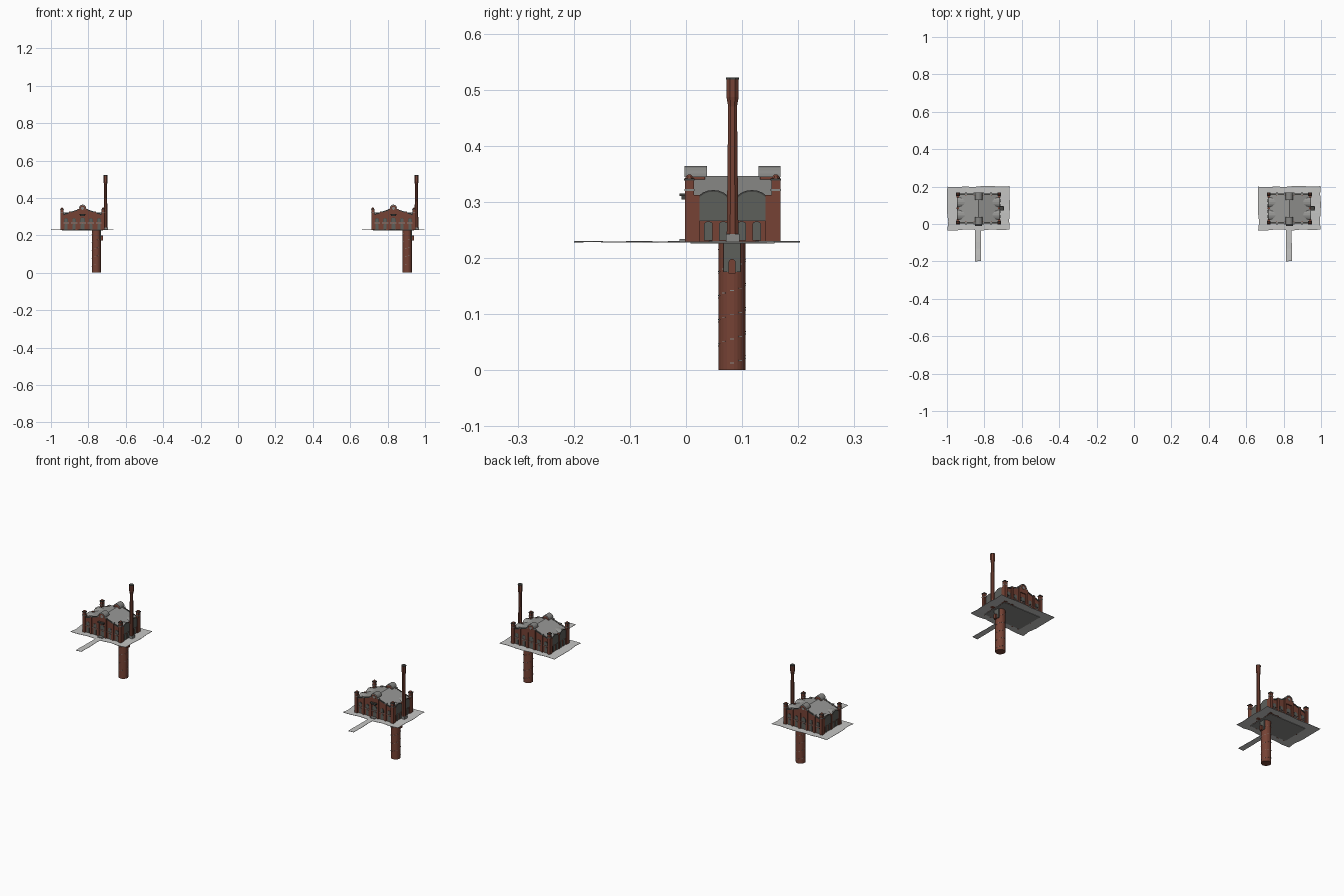
import bpy, bmesh, math, random

if "Cube" in bpy.data.objects:
    bpy.data.objects.remove(bpy.data.objects["Cube"])
random.seed(4)

YM = 0.083          # middle of the building in y
COPY_X = 0.831      # the building stands twice, at -x and +x


def material(name, r, g, b):
    m = bpy.data.materials.new(name)
    m.diffuse_color = (r, g, b, 1)
    m.use_nodes = True
    m.node_tree.nodes["Principled BSDF"].inputs["Base Color"].default_value = m.diffuse_color
    return m


BRICK = material("red_brick", 0.18, 0.055, 0.035)
ROOF = material("roof_grey", 0.31, 0.31, 0.30)
GLASS = material("window_grey", 0.11, 0.115, 0.105)
TRIM = material("dark_trim", 0.055, 0.055, 0.05)
STONE = material("stone_grey", 0.25, 0.25, 0.24)
PAVE = material("pavement_grey", 0.56, 0.56, 0.55)

parts = {}


def part(name, mat):
    return parts.setdefault(name, (bmesh.new(), mat))[0]


def loft(name, mat, rings):
    bm = part(name, mat)
    vs = [[bm.verts.new(p) for p in ring] for ring in rings]
    n = len(vs[0])
    for a, b in zip(vs, vs[1:]):
        for i in range(n):
            bm.faces.new((a[i], a[(i + 1) % n], b[(i + 1) % n], b[i]))
    bm.faces.new(vs[0][::-1])
    bm.faces.new(vs[-1])


def prism(name, mat, pts, axis, a, b):
    if axis == "y":
        loft(name, mat, [[(u, t, z) for u, z in pts] for t in (a, b)])
    else:
        loft(name, mat, [[(t, u, z) for u, z in pts] for t in (a, b)])


def box(name, mat, x0, x1, y0, y1, z0, z1):
    prism(name, mat, [(x0, z0), (x1, z0), (x1, z1), (x0, z1)], "y", y0, y1)


def column(name, mat, x, y, rings, n):
    loft(name, mat, [[(x + r * math.cos(2 * math.pi * (i + .5) / n),
                       y + r * math.sin(2 * math.pi * (i + .5) / n), z)
                      for i in range(n)] for r, z in rings])


def arch(c, z0, spring, r, rise, n=10):
    return [(c - r, z0), (c + r, z0)] + [
        (c + r * math.cos(math.pi * i / n), spring + rise * math.sin(math.pi * i / n))
        for i in range(n + 1)]


def roof_z(x):
    return 0.306 + 0.038 * (1 - min(abs(x), 0.114) / 0.114)


# main body and gabled roof
gable = [(-.113, .228), (.113, .228), (.113, .306), (0, .344), (-.113, .306)]
prism("brick_body", BRICK, gable, "y", .005, .161)
prism("roof_sheet", ROOF, [(-.114, .304), (0, .342), (.114, .304),
                           (.114, .307), (0, .346), (-.114, .307)], "y", .010, .156)
box("floor_slab", STONE, -.110, .110, .008, .158, .2255, .2285)

# front and back facades
for s in (-1, 1):
    def y(out):                      # distance outwards from the centre line
        return YM + s * out

    def plate(name, mat, pts, out):
        prism(name, mat, pts, "y", y(.070), y(out))

    for cx in (-.088, -.045, 0, .045, .088):
        r = .008 if cx else .011
        plate("facade_doors", GLASS, arch(cx, .231, .256, r, .006), .0795)
        plate("window_frames", TRIM, arch(cx, .270, .284, r + .002, r), .0790)
        plate("facade_windows", GLASS, arch(cx, .272, .284, r, r - .001), .0800)
    box("stone_band", STONE, -.112, .112, y(.070), y(.0800), .2645, .2675)
    for px in (-.067, -.022, .022, .067):
        top = roof_z(px) + .002
        box("facade_piers", BRICK, px - .005, px + .005, y(.070), y(.0835), .228, top)
        box("pier_caps", STONE, px - .006, px + .006, y(.072), y(.0845), top, top + .003)
    # sloping gable coping
    for sx in (-1, 1):
        pts = [(sx * .113, .303), (0, .341), (0, .347), (sx * .113, .309)]
        prism("gable_coping", TRIM, pts, "y", y(.073), y(.0805))
    # arched pediment in the middle of the gable
    prism("pediment", BRICK, arch(0, .315, .343, .017, .016), "y", y(.049), y(.083))
    outer = arch(0, .343, .344, .020, .020)[2:]
    inner = arch(0, .343, .344, .017, .0155)[2:]
    prism("pediment_cap", STONE, outer + inner[::-1], "y", y(.046), y(.0855))
    disc = [(.008 * math.cos(i * math.pi / 6), .344 + .008 * math.sin(i * math.pi / 6))
            for i in range(12)]
    prism("pediment_disc", STONE, disc, "y", y(.080), y(.0842))

# bracketed shelf on the front gable and steps at the door
box("front_shelf", TRIM, -.018, .018, -.012, .004, .310, .315)
box("front_shelf", TRIM, -.014, .014, -.008, .004, .304, .310)
box("door_step", STONE, -.018, .012, -.012, .004, .229, .234)

# corner piers with stepped caps
for sx in (-1, 1):
    for s in (-1, 1):
        cx, cy = sx * .110, YM + s * .077
        box("corner_piers", BRICK, cx - .008, cx + .008, cy - .008, cy + .008, .228, .338)
        box("corner_bands", STONE, cx - .009, cx + .009, cy - .009, cy + .009, .319, .323)
        box("corner_caps", TRIM, cx - .010, cx + .010, cy - .0095, cy + .0095, .338, .342)
        column("corner_knobs", BRICK, cx, cy, [(.008, .342), (.006, .346), (.002, .349)], 8)

# side walls: two arched windows with vaults running into the roof, doors below
for sx in (-1, 1):
    for s in (-1, 1):
        c = YM + s * .0345
        prism("side_vaults", ROOF, arch(c, .285, .298, .031, .023), "x", sx * .045, sx * .113)
        prism("side_arch_frames", TRIM, arch(c, .266, .298, .031, .023), "x",
              sx * .105, sx * .1145)
        prism("side_arch_glass", GLASS, arch(c, .268, .298, .028, .020), "x",
              sx * .105, sx * .1155)
        for d in (.0165, .043):
            cy = YM + s * d
            prism("side_doors", GLASS, arch(cy, .231, .260, .0075, .005), "x",
                  sx * .105, sx * .1160)
        cy = YM + s * .064
        box("side_piers", BRICK, *sorted((sx * .105, sx * .117)), cy - .005, cy + .005,
            .228, .312)
    box("side_mullion", BRICK, *sorted((sx * .105, sx * .117)), YM - .004, YM + .004,
        .228, .312)

# tall eight-sided chimney against the right wall
column("chimney", BRICK, .123, YM,
       [(.0115, .228), (.0105, .30), (.0085, .47), (.0118, .487), (.0118, .518)], 8)
column("chimney_rim", TRIM, .123, YM, [(.0125, .518), (.0125, .522)], 8)
box("chimney_base", STONE, .112, .136, YM - .012, YM + .012, .229, .243)

# shaft below ground with a spiral stair poking through its wall
SX = .074
column("shaft", BRICK, SX, YM - .001, [(.0245, 0), (.0245, .229)], 24)
for k in range(48):
    a, z = k * math.pi / 5, .012 + k * .0043
    px, py = math.cos(a), math.sin(a)
    r0, r1, w = .018, .0255, .0035
    loft("spiral_steps", STONE,
         [[(SX + r * px - t * py, YM - .001 + r * py + t * px, zz)
           for r, t in ((r0, -w), (r1, -w), (r1, w), (r0, w))] for zz in (z, z + .0015)])
box("shaft_doorway", GLASS, SX + .005, SX + .0255, YM - .0165, YM + .0145, .175, .2285)
prism("shaft_porch", BRICK, arch(YM - .001, .172, .193, .006, .005), "x", SX + .01, SX + .036)


# uneven pavement and path sheets
def sheet(name, x0, x1, y0, y1, nx, ny, jit):
    bm = part(name, PAVE)
    grid = []
    for j in range(ny + 1):
        grid.append([bm.verts.new((x0 + (x1 - x0) * i / nx + random.uniform(-jit, jit),
                                   y0 + (y1 - y0) * j / ny + random.uniform(-jit, jit),
                                   .2297 + random.uniform(-.0008, .0008)))
                     for i in range(nx + 1)])
    for j in range(ny):
        for i in range(nx):
            bm.faces.new((grid[j][i], grid[j][i + 1], grid[j + 1][i + 1], grid[j + 1][i]))


sheet("pavement", -.165, .165, -.031, .200, 7, 5, .004)
sheet("path", -.019, .013, -.199, -.028, 1, 5, .001)

# one mesh per part, placed twice
for name, (bm, mat) in parts.items():
    bmesh.ops.recalc_face_normals(bm, faces=bm.faces)
    me = bpy.data.meshes.new(name)
    bm.to_mesh(me)
    bm.free()
    me.materials.append(mat)
    for side, x in (("left", -COPY_X), ("right", COPY_X)):
        ob = bpy.data.objects.new(side + "_" + name, me)
        ob.location.x = x
        bpy.context.collection.objects.link(ob)
        if name in ("pavement", "path"):
            mod = ob.modifiers.new("thickness", "SOLIDIFY")
            mod.thickness = .0015
